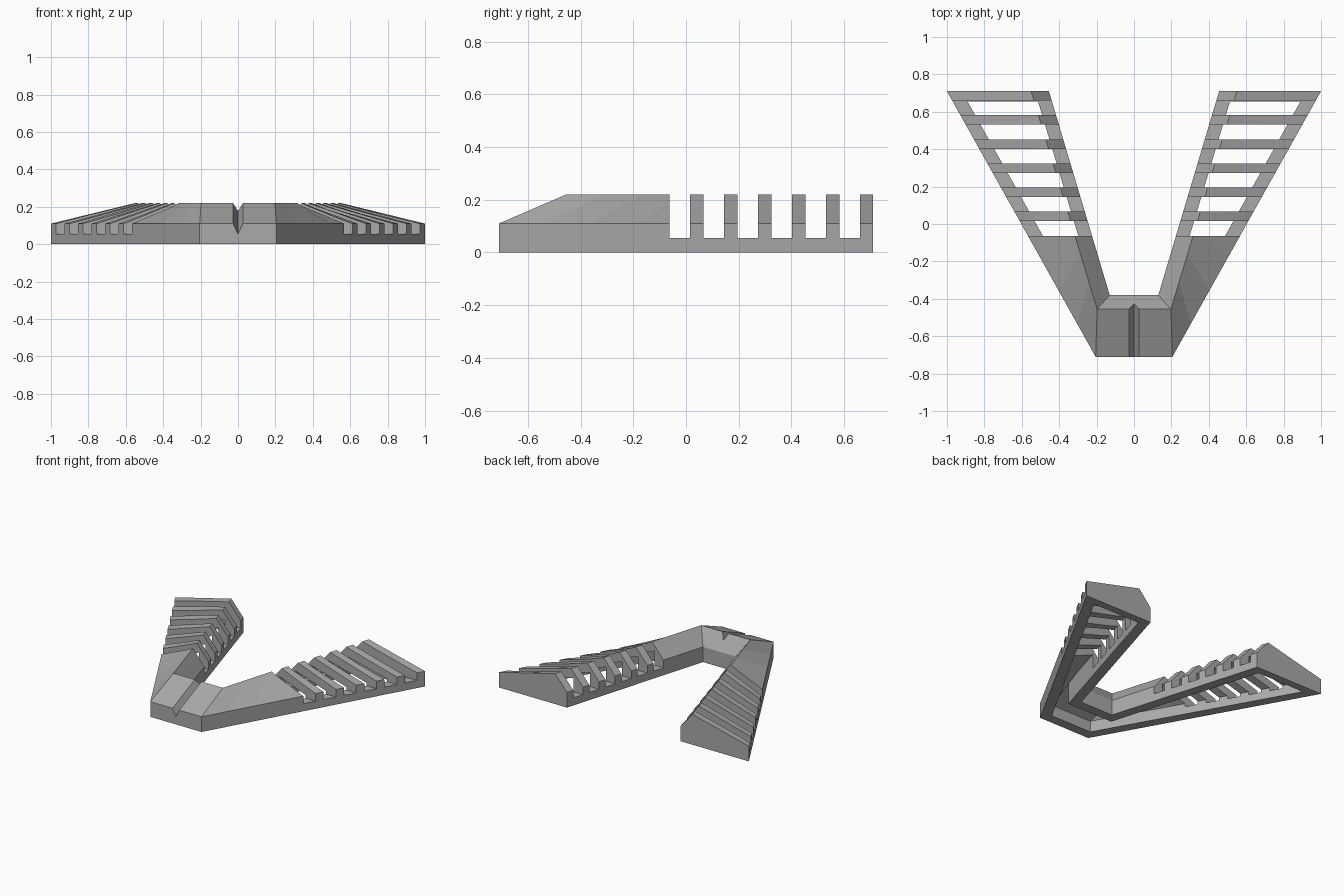
import bpy
from mathutils import Vector

cube = bpy.data.objects.get("Cube")
if cube:
    bpy.data.objects.remove(cube)

grey = bpy.data.materials.new("plain_grey")
grey.use_nodes = True
colour = (0.4, 0.4, 0.4, 1)
grey.diffuse_color = colour
grey.node_tree.nodes["Principled BSDF"].inputs["Base Color"].default_value = colour


def loft(name, sections):
    """Closed solid through a list of equal-length cross-sections."""
    n = len(sections[0])
    verts = [p for s in sections for p in s]
    faces = [tuple(range(n))[::-1], tuple(range(len(verts) - n, len(verts)))]
    for i in range(len(sections) - 1):
        for j in range(n):
            k = (j + 1) % n
            faces.append((i * n + j, i * n + k, (i + 1) * n + k, (i + 1) * n + j))
    mesh = bpy.data.meshes.new(name)
    mesh.from_pydata(verts, [], faces)
    mesh.validate()
    mesh.materials.append(grey)
    obj = bpy.data.objects.new(name, mesh)
    bpy.context.collection.objects.link(obj)
    # consistent outward normals
    bpy.context.view_layer.objects.active = obj
    obj.select_set(True)
    bpy.ops.object.mode_set(mode='EDIT')
    bpy.ops.mesh.select_all(action='SELECT')
    bpy.ops.mesh.normals_make_consistent(inside=False)
    bpy.ops.object.mode_set(mode='OBJECT')
    obj.select_set(False)
    return obj


def v_solid(name, front, back, steps=8):
    """V-shaped solid: sections run from one arm tip, round the front, to the other."""
    arm = [[Vector(a).lerp(Vector(b), i / steps) for a, b in zip(front, back)]
           for i in range(steps + 1)]
    mirrored = [[Vector((-p.x, p.y, p.z)) for p in s] for s in reversed(arm)]
    return loft(name, mirrored + arm)


def cut(target, cutter):
    cutter.hide_render = True
    mod = target.modifiers.new("cut", 'BOOLEAN')
    mod.operation = 'DIFFERENCE'
    mod.solver = 'EXACT'
    mod.object = cutter
    bpy.context.view_layer.objects.active = target
    bpy.ops.object.modifier_apply(modifier=mod.name)
    bpy.data.objects.remove(cutter)


# Main V body with a ridged roof
body = v_solid("v_body",
               [(.205, -.71, 0), (.205, -.71, .11), (.197, -.455, .22),
                (.13, -.38, .11), (.13, -.38, 0)],
               [(1, .71, 0), (1, .71, .11), (.55, .71, .22),
                (.455, .71, .11), (.455, .71, 0)])

# Hollow underside
cut(body, v_solid("underside_hollow",
                  [(.164, -.64, -.1), (.164, -.64, .08), (.182, -.45, .16), (.182, -.45, -.1)],
                  [(.89, .655, -.1), (.89, .655, .075), (.513, .655, .155), (.513, .655, -.1)]))

# Crosswise slots that leave slats along both arms
for i in range(6):
    end = .66 - i * .129
    start = end - .078
    cut(body, loft("slot", [[(x, start, .055), (x, end, .055), (x, end, .4), (x, start, .4)]
                            for x in (-1.2, 1.2)]))

# V groove following the front slope
groove = []
for y in (-.8, -.3):
    z = .22 + (y + .455) * .43
    groove.append([(0, y, z - .055), (.027, y, z), (.027, y, z + .2),
                   (-.027, y, z + .2), (-.027, y, z)])
cut(body, loft("groove", groove))
